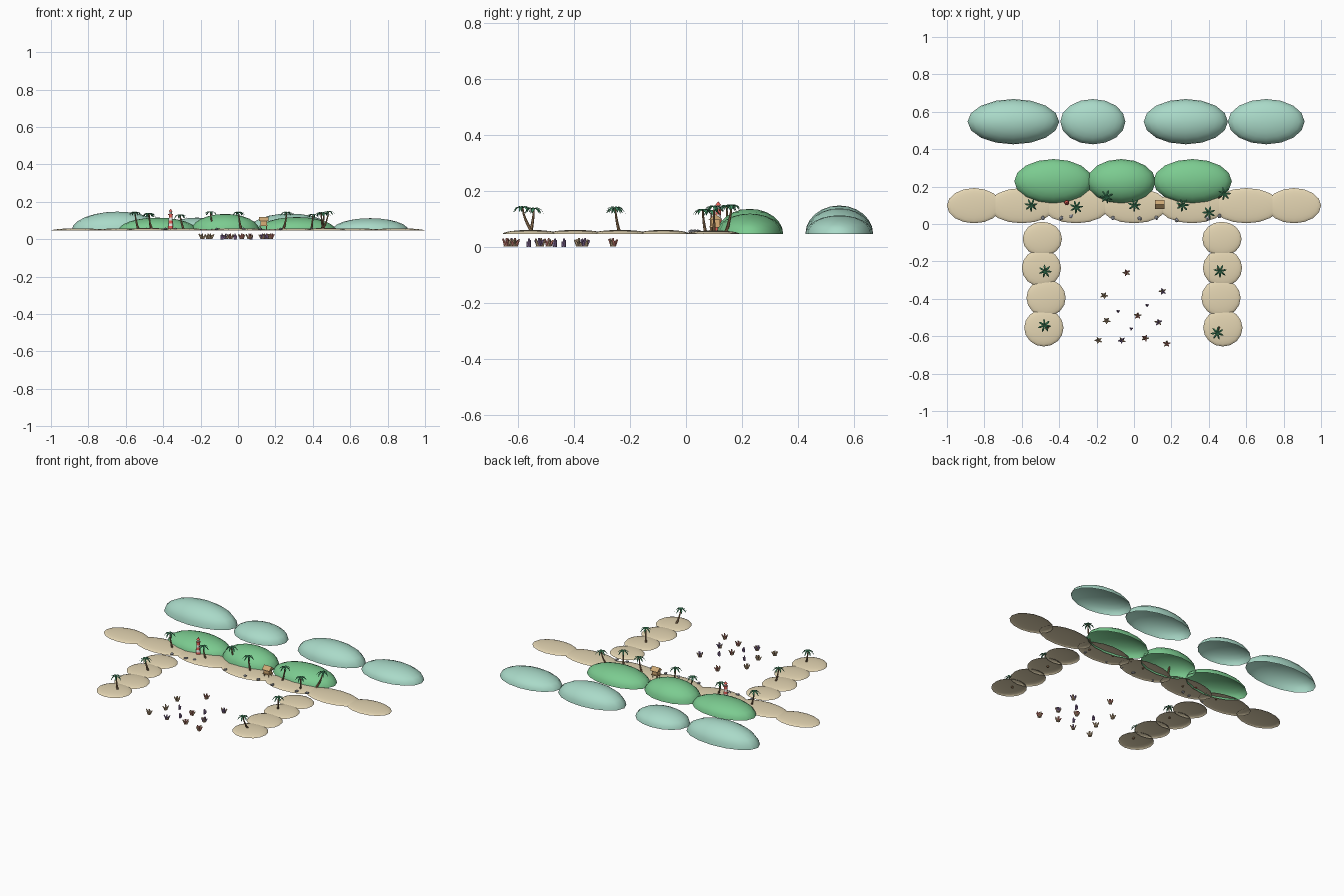
import bpy, bmesh, math, random
from mathutils import Vector, Matrix

if "Cube" in bpy.data.objects:
    bpy.data.objects.remove(bpy.data.objects["Cube"])

random.seed(4)
BASE = 0.045


def mat(name, r, g, b):
    m = bpy.data.materials.new(name)
    m.diffuse_color = (r, g, b, 1)
    m.use_nodes = True
    m.node_tree.nodes["Principled BSDF"].inputs["Base Color"].default_value = m.diffuse_color
    return m


SAND = mat("sand", 0.78, 0.67, 0.45)
GREEN = mat("near_hill", 0.2, 0.6, 0.28)
TEAL = mat("far_hill", 0.4, 0.7, 0.58)
BARK = mat("bark", 0.3, 0.18, 0.09)
LEAF = mat("leaf", 0.06, 0.3, 0.14)
RED = mat("red", 0.8, 0.12, 0.1)
WHITE = mat("white", 0.92, 0.9, 0.86)
WOOD = mat("wood", 0.7, 0.43, 0.18)
THATCH = mat("thatch", 0.62, 0.4, 0.18)
ROCK = mat("rock", 0.35, 0.36, 0.4)
CORALS = [mat("coral_red", 0.7, 0.25, 0.2), mat("coral_tan", 0.7, 0.5, 0.3),
          mat("coral_purple", 0.32, 0.2, 0.42)]


def finish(bm, name, materials, smooth=False):
    me = bpy.data.meshes.new(name)
    bm.to_mesh(me)
    bm.free()
    for m in materials:
        me.materials.append(m)
    for p in me.polygons:
        p.use_smooth = smooth
    ob = bpy.data.objects.new(name, me)
    bpy.context.collection.objects.link(ob)
    return ob


def dome(name, x, y, rx, ry, top, m, seg=16):
    # open half ellipsoid
    bm = bmesh.new()
    bmesh.ops.create_uvsphere(bm, u_segments=seg, v_segments=12, radius=1)
    bmesh.ops.delete(bm, geom=[v for v in bm.verts if v.co.z < -0.01], context='VERTS')
    bm.transform(Matrix.Translation((x, y, BASE)) @ Matrix.Diagonal((rx, ry, top - BASE, 1)))
    finish(bm, name, [m], True)


def cone(bm, p, q, r1, r2, seg=6, mi=0):
    # tapered cylinder from p to q
    p, q = Vector(p), Vector(q)
    d = q - p
    M = Matrix.Translation((p + q) / 2) @ d.to_track_quat('Z', 'Y').to_matrix().to_4x4()
    r = bmesh.ops.create_cone(bm, cap_ends=True, segments=seg, radius1=r1, radius2=r2,
                              depth=d.length, matrix=M)
    for f in {f for v in r['verts'] for f in v.link_faces}:
        f.material_index = mi


def box(bm, c, s, mi=0):
    M = Matrix.Translation(c) @ Matrix.Diagonal((*s, 1))
    r = bmesh.ops.create_cube(bm, size=1, matrix=M)
    for f in {f for v in r['verts'] for f in v.link_faces}:
        f.material_index = mi


# sand bar and two spits
for x, rx in [(-0.855, 0.145), (-0.6, 0.18), (-0.31, 0.18), (0, 0.18), (0.31, 0.18), (0.6, 0.18), (0.855, 0.145)]:
    dome("beach", x, 0.098, rx, 0.094, 0.058, SAND)
for x, y in [(-0.49, -0.08), (-0.495, -0.235), (-0.47, -0.395), (-0.482, -0.555),
             (0.47, -0.08), (0.473, -0.235), (0.465, -0.395), (0.475, -0.555)]:
    dome("sand_spit", x, y, 0.105, 0.1 if y < -0.1 else 0.092, 0.06, SAND)

# hills
for x, rx, top in [(-0.43, 0.21, 0.115), (-0.068, 0.183, 0.135), (0.313, 0.21, 0.118)]:
    dome("near_hill", x, 0.228, rx, 0.119, top, GREEN)
for x, rx, top in [(-0.645, 0.245, 0.147), (-0.22, 0.174, 0.115), (0.277, 0.225, 0.137), (0.707, 0.205, 0.112)]:
    dome("far_hill", x, 0.547, rx, 0.121, top, TEAL)


def palm(x, y, h, lean_x, lean_y):
    # x, y is the crown; the trunk foot is offset by the lean
    bm = bmesh.new()
    pts = []
    for i in range(5):
        t = i / 4
        k = (1 - t) ** 1.6
        pts.append(Vector((x + lean_x * k, y + lean_y * k, 0.05 + (h - 0.05) * t)))
    for i in range(4):
        cone(bm, pts[i], pts[i + 1], 0.0065 - 0.0009 * i, 0.0056 - 0.0009 * i)
    finish(bm, "palm_trunk", [BARK])
    bm = bmesh.new()
    start = random.uniform(0, 1)
    for k in range(7):
        a = start + k * math.tau / 7
        out = Vector((math.cos(a), math.sin(a), 0))
        side = Vector((-out.y, out.x, 0))
        rows = []
        for d, z, w in [(0, 0, 0.002), (0.013, 0.007, 0.005), (0.026, 0.001, 0.005), (0.036, -0.014, 0.0008)]:
            c = Vector((x, y, h + z)) + out * d
            rows.append([bm.verts.new(c + side * w - Vector((0, 0, w * 0.4))), bm.verts.new(c),
                         bm.verts.new(c - side * w - Vector((0, 0, w * 0.4)))])
        for r, s in zip(rows, rows[1:]):
            for j in (0, 1):
                bm.faces.new((r[j], s[j], s[j + 1], r[j + 1]))
    finish(bm, "palm_leaves", [LEAF])


for p in [(-0.55, 0.1, 0.14, 0.018, 0), (-0.308, 0.09, 0.125, 0.018, 0),
          (-0.147, 0.145, 0.142, 0.02, 0.01), (0.003, 0.1, 0.14, 0.015, 0),
          (0.26, 0.1, 0.14, -0.018, 0), (0.4, 0.06, 0.128, -0.008, 0.01),
          (0.483, 0.162, 0.144, -0.03, -0.02), (-0.475, -0.252, 0.133, 0.01, 0.015),
          (-0.478, -0.543, 0.133, 0.02, -0.012), (0.46, -0.252, 0.137, -0.012, 0.015),
          (0.445, -0.583, 0.138, 0.01, 0.035)]:
    palm(*p)

# striped lighthouse
bm = bmesh.new()
lx, ly = -0.36, 0.115
for i in range(5):
    z = 0.055 + i * 0.015
    cone(bm, (lx, ly, z), (lx, ly, z + 0.015), 0.014 - i * 0.001, 0.013 - i * 0.001, 12, i % 2)
cone(bm, (lx, ly, 0.13), (lx, ly, 0.134), 0.013, 0.013, 12, 0)
cone(bm, (lx, ly, 0.134), (lx, ly, 0.147), 0.007, 0.007, 10, 1)
cone(bm, (lx, ly, 0.147), (lx, ly, 0.162), 0.011, 0.0005, 12, 0)
finish(bm, "lighthouse", [RED, WHITE])

# beach hut on stilts with a gable roof
bm = bmesh.new()
hx, hy = 0.137, 0.105
for sx in (-1, 1):
    for sy in (-1, 1):
        cone(bm, (hx + sx * 0.015, hy + sy * 0.013, 0.05), (hx + sx * 0.015, hy + sy * 0.013, 0.072), 0.002, 0.002)
box(bm, (hx, hy, 0.071), (0.046, 0.042, 0.004))
box(bm, (hx, hy, 0.086), (0.036, 0.032, 0.028))
ring = [[bm.verts.new((hx + s * 0.026, hy + dy, z)) for dy, z in
         [(-0.024, 0.096), (0, 0.118), (0.024, 0.096)]] for s in (-1, 1)]
a, b = ring
for f in [(a[0], b[0], b[1], a[1]), (a[1], b[1], b[2], a[2]), (a[2], b[2], b[0], a[0]),
          (a[0], a[1], a[2]), (b[2], b[1], b[0])]:
    bm.faces.new(f).material_index = 1
finish(bm, "beach_hut", [WOOD, THATCH])

# shoreline rocks
for x, y in [(-0.487, 0.032), (-0.388, 0.032), (-0.335, 0.042), (-0.113, 0.033), (0.03, 0.03),
             (0.12, 0.033), (0.228, 0.02), (0.393, 0.03), (0.457, 0.042)]:
    bm = bmesh.new()
    bmesh.ops.create_icosphere(bm, subdivisions=1, radius=0.013)
    bm.transform(Matrix.Translation((x, y, 0.054)) @ Matrix.Rotation(random.random() * 6, 4, 'Z')
                 @ Matrix.Diagonal((1, 0.8, 0.6, 1)))
    finish(bm, "rock", [ROCK])

# coral clumps on the sea floor
CLUMPS = [(-0.04, -0.26), (-0.16, -0.382), (0.153, -0.36), (0.02, -0.49), (-0.147, -0.517),
          (0.13, -0.525), (0.06, -0.61), (-0.19, -0.622), (-0.065, -0.622), (0.175, -0.64)]
for i, (x, y) in enumerate(CLUMPS):
    bm = bmesh.new()
    s = random.random() * 6
    cone(bm, (x, y, 0), (x, y, 0.01), 0.012, 0.008, 7, 1)
    for k in range(5):
        a = s + k * math.tau / 5
        tip = (x + 0.019 * math.cos(a), y + 0.016 * math.sin(a), random.uniform(0.02, 0.029))
        cone(bm, (x + 0.005 * math.cos(a), y + 0.005 * math.sin(a), 0.004), tip, 0.006, 0.003, 6, k % 2)
    cone(bm, (x, y, 0.005), (x, y, 0.031), 0.006, 0.003, 6, 0)
    finish(bm, "coral_clump", [CORALS[i % 3], CORALS[1]])
for x, y in [(-0.085, -0.467), (0.07, -0.435), (-0.015, -0.56)]:
    bm = bmesh.new()
    for dx, dy, h in [(0, 0, 0.03), (0.007, 0.003, 0.02), (-0.006, 0.004, 0.023), (0, -0.007, 0.018)]:
        cone(bm, (x + dx * 0.5, y + dy * 0.5, 0), (x + dx, y + dy, h), 0.005, 0.003)
    finish(bm, "coral_sprig", [CORALS[2]])
